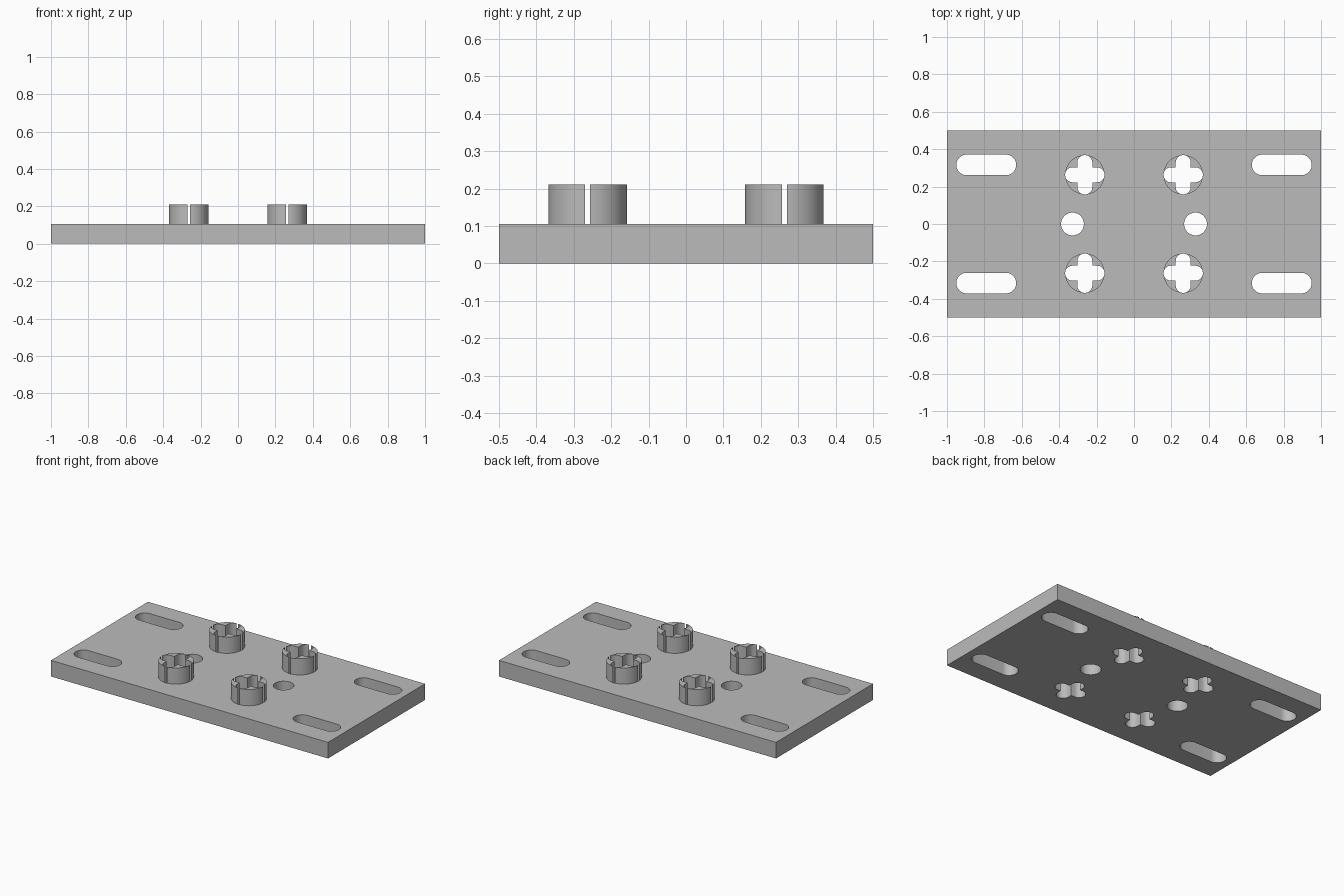
import bpy, bmesh
from math import sin, cos, pi, radians

if "Cube" in bpy.data.objects:
    bpy.data.objects.remove(bpy.data.objects["Cube"], do_unlink=True)

PLATE_TOP, STUD_TOP = 0.105, 0.211
STUD_POS, STUD_R = 0.263, 0.105

grey = bpy.data.materials.new("plain grey")
grey.use_nodes = True
colour = (0.5, 0.5, 0.5, 1)
grey.diffuse_color = colour
grey.node_tree.nodes["Principled BSDF"].inputs["Base Color"].default_value = colour


def arc(cx, cy, r, start, end, n):
    """Points along an arc, both ends included."""
    angles = [start + (end - start) * i / n for i in range(n + 1)]
    return [(cx + r * cos(a), cy + r * sin(a)) for a in angles]


def circle(r, n=64):
    return arc(0, 0, r, 0, 2 * pi, n)[:-1]


def slot(half, r):
    return arc(half, 0, r, -pi / 2, pi / 2, 20) + arc(-half, 0, r, pi / 2, 1.5 * pi, 20)


def cross(reach, r):
    """Four round-ended arms with square inner corners."""
    arm = arc(reach, 0, r, -pi / 2, pi / 2, 15) + [(r, r)]
    points = []
    for k in range(4):
        c, s = round(cos(k * pi / 2)), round(sin(k * pi / 2))
        points += [(x * c - y * s, x * s + y * c) for x, y in arm]
    return points


def prism(bm, outline, x, y, z0, z1):
    low = [bm.verts.new((x + px, y + py, z0)) for px, py in outline]
    high = [bm.verts.new((x + px, y + py, z1)) for px, py in outline]
    bm.faces.new(low[::-1])
    bm.faces.new(high)
    n = len(outline)
    for i in range(n):
        j = (i + 1) % n
        bm.faces.new((low[i], low[j], high[j], high[i]))


def make_object(name, prisms):
    bm = bmesh.new()
    for p in prisms:
        prism(bm, *p)
    mesh = bpy.data.meshes.new(name)
    bm.to_mesh(mesh)
    bm.free()
    mesh.materials.append(grey)
    obj = bpy.data.objects.new(name, mesh)
    bpy.context.collection.objects.link(obj)
    return obj


# Openings: axle crosses, end slots, round holes
corners = [(sx, sy) for sx in (-1, 1) for sy in (-1, 1)]
openings = [(cross(0.0654, 0.04), sx * STUD_POS, sy * STUD_POS, -0.1, 0.4) for sx, sy in corners]
openings += [(slot(0.105, 0.055), sx * 0.79, sy * 0.316, -0.1, 0.4) for sx, sy in corners]
openings += [(circle(0.061), sx * 0.329, 0, -0.1, 0.4) for sx in (-1, 1)]
cutter = make_object("opening_cutter", openings)
cutter.hide_render = True

# Base plate and four split studs
rectangle = [(-1, -0.5), (1, -0.5), (1, 0.5), (-1, 0.5)]
parts = [make_object("base_plate", [(rectangle, 0, 0, 0, PLATE_TOP)])]
for sx, sy in corners:
    name = ("back" if sy > 0 else "front") + ("_left" if sx > 0 else "_right") + "_stud"
    parts.append(make_object(name, [(circle(STUD_R), sx * STUD_POS, sy * STUD_POS, PLATE_TOP, STUD_TOP)]))

# Cut the openings, keep the result, and drop the cutter
for part in parts:
    mod = part.modifiers.new("openings", "BOOLEAN")
    mod.operation, mod.solver, mod.object = "DIFFERENCE", "EXACT", cutter
graph = bpy.context.evaluated_depsgraph_get()
results = [bpy.data.meshes.new_from_object(p.evaluated_get(graph)) for p in parts]
bpy.ops.object.select_all(action="DESELECT")
for part, mesh in zip(parts, results):
    part.modifiers.clear()
    part.data = mesh
    part.select_set(True)
bpy.data.objects.remove(cutter, do_unlink=True)
bpy.context.view_layer.objects.active = parts[0]
bpy.ops.object.shade_smooth_by_angle(angle=radians(30))
